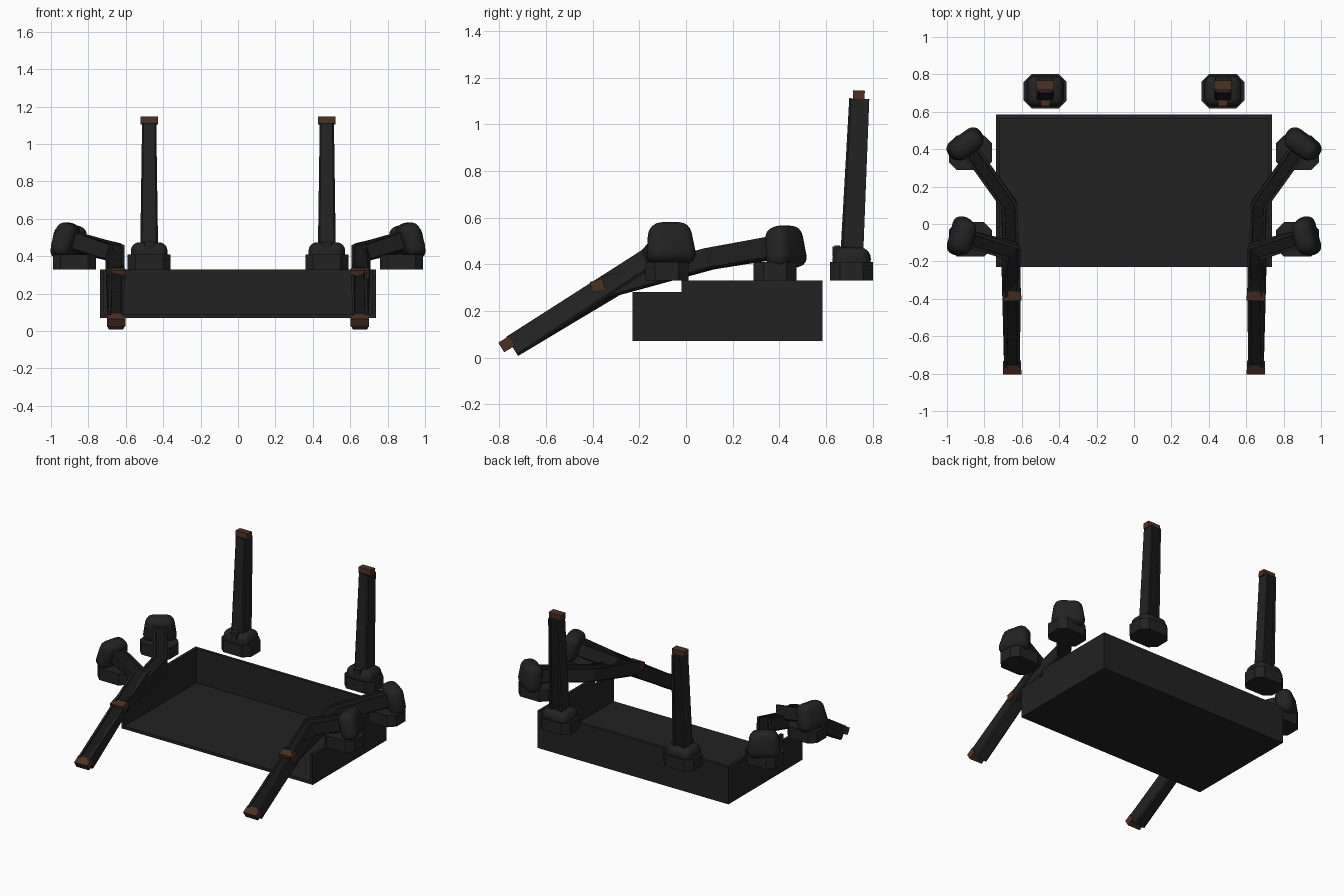
import bpy, bmesh
from mathutils import Vector, Matrix

cube = bpy.data.objects.get("Cube")
if cube:
    bpy.data.objects.remove(cube)


def material(name, rgb):
    m = bpy.data.materials.new(name)
    m.use_nodes = True
    m.diffuse_color = (*rgb, 1)
    m.node_tree.nodes["Principled BSDF"].inputs["Base Color"].default_value = (*rgb, 1)
    return m


BLACK = material("soft black", (0.016, 0.016, 0.016))
DARK = material("deep black", (0.008, 0.008, 0.008))
COPPER = material("brown copper", (0.07, 0.03, 0.018))


def finish(name, bm, mats, smooth=False):
    bmesh.ops.recalc_face_normals(bm, faces=bm.faces)
    me = bpy.data.meshes.new(name)
    bm.to_mesh(me)
    bm.free()
    for m in mats:
        me.materials.append(m)
    for p in me.polygons:
        p.use_smooth = smooth
    ob = bpy.data.objects.new(name, me)
    bpy.context.collection.objects.link(ob)
    return ob


def frame(axis, up):
    """Perpendicular side, up and axis directions."""
    a = Vector(axis).normalized()
    w = a.cross(Vector(up)).normalized()
    return w, w.cross(a).normalized(), a


def block(name, centre, half, axis=(0, 1, 0), up=(0, 0, 1), mat=BLACK, bevel=0, taper=1):
    """Box with half sizes along side, up and axis; optional rounding and taper."""
    bm = bmesh.new()
    bmesh.ops.create_cube(bm, size=2)
    for v in bm.verts:
        if v.co.y > 0:
            v.co.x *= taper
        v.co = Vector((v.co.x * half[0], v.co.y * half[1], v.co.z * half[2]))
    if bevel:
        bmesh.ops.bevel(bm, geom=bm.edges[:], offset=bevel, segments=4,
                        profile=0.5, affect='EDGES')
    w, u, a = frame(axis, up)
    rot = Matrix((w, u, a)).transposed()
    for v in bm.verts:
        v.co = rot @ v.co + Vector(centre)
    return finish(name, bm, [mat], bool(bevel))


def prism(name, points, lift, mat=BLACK):
    """Polygon extruded along the lift vector."""
    bm = bmesh.new()
    face = bm.faces.new([bm.verts.new(p) for p in points])
    new = bmesh.ops.extrude_face_region(bm, geom=[face])["geom"]
    bmesh.ops.translate(bm, vec=lift, verts=[g for g in new if isinstance(g, bmesh.types.BMVert)])
    return finish(name, bm, [mat])


# Cross-section with a shallow channel along the upper face
SECTION = [(-.8, -1), (.8, -1), (1, -.8), (1, 1), (.68, 1), (.62, .84),
           (-.62, .84), (-.68, 1), (-1, 1), (-1, -.8)]


def beam(name, path, sizes, up):
    """Sweep the channelled section along a path with mitred bends."""
    path = [Vector(p) for p in path]
    bm = bmesh.new()
    rings = []
    for i, p in enumerate(path):
        before = (p - path[i - 1]).normalized() if i else None
        after = (path[i + 1] - p).normalized() if i < len(path) - 1 else None
        tangent = (before or after) + (after or before)
        w, u, a = frame(tangent, up)
        mitre = 1 / max(0.5, a.dot(after or before))
        rings.append([bm.verts.new(p + w * x * sizes[i][0] * mitre + u * y * sizes[i][1])
                      for x, y in SECTION])
    n = len(SECTION)
    for r, q in zip(rings, rings[1:]):
        for j in range(n):
            k = (j + 1) % n
            f = bm.faces.new((r[j], r[k], q[k], q[j]))
            f.material_index = 1 if j == 5 else 0
    bm.faces.new(rings[0])
    bm.faces.new(rings[-1])
    return finish(name, bm, [BLACK, DARK])


def base(name, x, y):
    """Chamfered rectangular foot."""
    hx, hy, c = 0.115, 0.092, 0.042
    corner = [(hx, hy - c), (hx - c, hy)]
    pts = corner + [(-a, b) for a, b in corner[::-1]]
    pts += [(-a, -b) for a, b in pts]
    return prism(name, [(x + a, y + b, 0.33) for a, b in pts], (0, 0, 0.08))


# Open-front tray
block("tray_floor", (0, 0.178, 0.08), (0.735, 0.01, 0.407))
block("tray_back_wall", (0, 0.575, 0.2), (0.735, 0.13, 0.01))

for s, side in ((1, "left"), (-1, "right")):
    # Stepped tray side
    outline = [(-0.23, 0.07), (0.585, 0.07), (0.585, 0.33), (-0.02, 0.33), (-0.02, 0.28), (-0.23, 0.28)]
    prism(side + "_tray_wall", [(s * 0.737, y, z) for y, z in outline], (-s * 0.02, 0, 0))

    # Upright rear post
    x = s * 0.475
    base(side + "_post_base", x, 0.71)
    lean = Vector((0, 0.03, 0.66))
    block(side + "_post_heel", (x, 0.71, 0.415), (0.098, 0.082, 0.058), lean, (0, 1, 0),
          bevel=0.045)
    beam(side + "_post", [(x, 0.71, 0.42), (x, 0.743, 1.11)],
         [(0.048, 0.049), (0.038, 0.043)], (0, 1, 0))
    block(side + "_post_tip", (x, 0.741, 1.125), (0.047, 0.025, 0.02), lean, (0, 1, 0), COPPER)
    block(side + "_post_latch", (x, 0.648, 0.455), (0.025, 0.02, 0.02))
    block(side + "_post_latch_plate", (x, 0.648, 0.477), (0.02, 0.003, 0.012), mat=COPPER)

    # Bent arms: label, base y, cap centre, path, tip centre
    arms = [
        ("upper_arm", 0.382, (0.9, 0.425, 0.475),
         [(0.885, 0.405, 0.475), (0.667, 0.1, 0.423), (0.652, -0.35, 0.3)], (0.652, -0.378, 0.308)),
        ("lower_arm", -0.082, (0.92, -0.067, 0.49),
         [(0.9, -0.075, 0.49), (0.66, -0.14, 0.42), (0.652, -0.745, 0.048)], (0.652, -0.768, 0.058)),
    ]
    for label, by, cap, path, tip in arms:
        name = side + "_" + label
        flip = lambda p: Vector((s * p[0], p[1], p[2]))
        pts = [flip(p) for p in path]
        base(name + "_base", s * 0.875, by)
        block(name + "_cap", flip(cap), (0.112, 0.09, 0.056), pts[1] - pts[0],
              bevel=0.048, taper=0.78)
        beam(name, pts, [(0.045, 0.048), (0.042, 0.046), (0.043, 0.048)], (0, 0, 1))
        block(name + "_tip", flip(tip), (0.049, 0.024, 0.028), pts[2] - pts[1], mat=COPPER)
